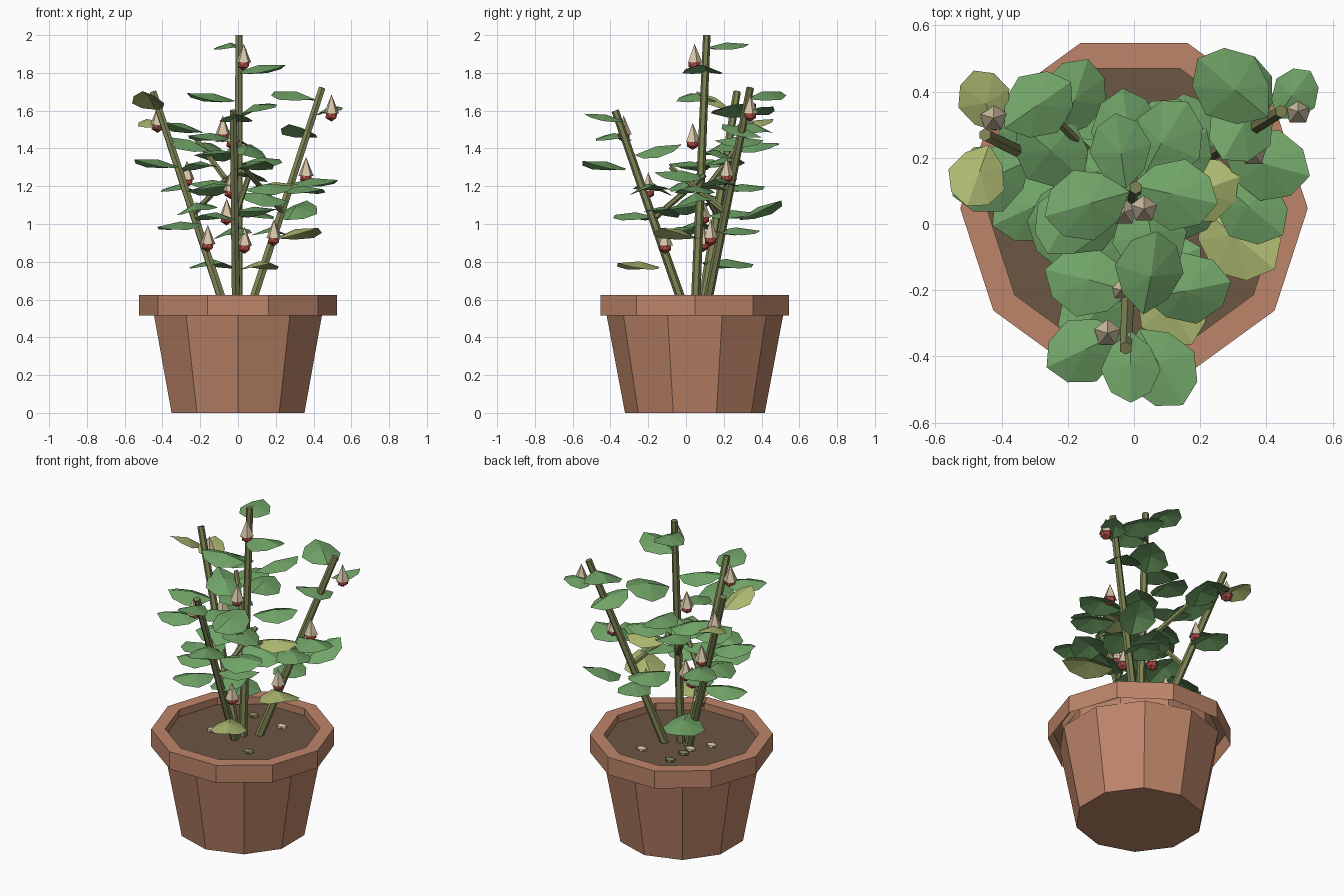
import bpy, bmesh, math
from mathutils import Vector, Matrix

CY = 0.047  # pot centre in y


def material(name, r, g, b):
    m = bpy.data.materials.new(name)
    lin = [((c / 255 + 0.055) / 1.055) ** 2.4 for c in (r, g, b)]
    m.diffuse_color = (*lin, 1)
    return m


TERRACOTTA = material("terracotta", 189, 133, 105)
SOIL = material("soil", 108, 86, 67)
STEM = material("stem green", 126, 132, 84)
GREEN = material("leaf green", 112, 163, 103)
OLIVE = material("yellow green", 172, 184, 112)
CREAM = material("bud cream", 213, 196, 166)
RED = material("bud red", 186, 80, 75)


def finish(bm, name, *mats):
    bmesh.ops.recalc_face_normals(bm, faces=bm.faces)
    me = bpy.data.meshes.new(name)
    bm.to_mesh(me)
    bm.free()
    for m in mats:
        me.materials.append(m)
    ob = bpy.data.objects.new(name, me)
    bpy.context.collection.objects.link(ob)
    return ob


def lathe(name, mat, profile, turn, caps=()):
    """Ten-sided turned shape from (radius, z) points."""
    bm = bmesh.new()
    rings = [[bm.verts.new((r * math.cos(turn + k * math.tau / 10),
                            CY + r * math.sin(turn + k * math.tau / 10), z))
              for k in range(10)] for r, z in profile]
    for a, b in zip(rings, rings[1:]):
        for k in range(10):
            j = (k + 1) % 10
            bm.faces.new((a[k], a[j], b[j], b[k]))
    for c in caps:
        bm.faces.new(rings[c])
    return finish(bm, name, mat)


# Pot, rim (open underneath) and soil
lathe("pot_body", TERRACOTTA, [(0.37, 0), (0.468, 0.52)], -math.pi / 2, caps=(0,))
lathe("pot_rim", TERRACOTTA,
      [(0.525, 0.515), (0.525, 0.625), (0.445, 0.625), (0.445, 0.515)], 0)
lathe("soil", SOIL, [(0.445, 0.56), (0.445, 0.58)], 0, caps=(0, 1))


# Stems and the thinner branches between them
def tube(bm, a, b, r1, r2):
    a, b = Vector(a), Vector(b)
    d = b - a
    mat = Matrix.Translation((a + b) / 2) @ d.to_track_quat('Z', 'Y').to_matrix().to_4x4()
    bmesh.ops.create_cone(bm, cap_ends=True, segments=6, radius1=r1, radius2=r2,
                          depth=d.length, matrix=mat)


MAIN = ((0, 0.05, 0.57), (0.005, 0.11, 2.0))
LEFT = ((-0.075, 0.085, 0.57), (-0.45, 0.27, 1.7))
RIGHT = ((0.07, 0.11, 0.57), (0.445, 0.34, 1.72))
FRONT = ((-0.01, -0.015, 0.57), (-0.025, -0.375, 1.6))
bm = bmesh.new()
for a, b in (MAIN, LEFT, RIGHT, FRONT):
    tube(bm, a, b, 0.025, 0.02)
finish(bm, "stems", STEM)
bm = bmesh.new()
for a, b in (((0, 0.08, 1.15), (-0.23, 0.31, 1.46)),
             ((0.23, 0.2, 1.07), (0.03, -0.08, 1.3)),
             ((-0.02, -0.17, 1.03), (0.06, 0.1, 1.26)),
             ((-0.24, 0.165, 1.05), (-0.06, 0.06, 1.24))):
    tube(bm, a, b, 0.017, 0.014)
finish(bm, "branches", STEM)

# Leaf outline: (along, across), fanned around a raised middle
HALF = [(0.2, 0.27), (0.52, 0.41), (0.84, 0.27)]
OUTLINE = [(0, 0)] + HALF + [(1, 0)] + [(u, -v) for u, v in reversed(HALF)]


def leaf(bm, x, y, z, az, length, tilt, roll=0):
    m = (Matrix.Translation((x, y, z)) @ Matrix.Rotation(math.radians(az), 4, 'Z')
         @ Matrix.Rotation(math.radians(-tilt), 4, 'Y')
         @ Matrix.Rotation(math.radians(roll), 4, 'X'))
    mid = bm.verts.new(m @ Vector((-0.02 * length, 0, 0.05 * length)))
    ring = [bm.verts.new(m @ Vector(((u - 0.5) * length, v * length,
                                     -0.22 * abs(v) * length - 0.06 * u * length)))
            for u, v in OUTLINE]
    for k in range(len(ring)):
        bm.faces.new((mid, ring[k], ring[(k + 1) % len(ring)]))


def leaves(name, mat, rows):
    bm = bmesh.new()
    for row in rows:
        leaf(bm, *row)
    finish(bm, name, mat)


# Leaves: centre x, y, z, heading, length, upward tilt, sideways roll
leaves("main_stem_leaves", GREEN, [
    (-0.04, 0.22, 1.95, 98, 0.23, 8), (0.12, 0.09, 1.83, -12, 0.27, 12),
    (-0.14, 0.06, 1.68, 196, 0.27, 12), (0.09, 0.25, 1.62, 60, 0.28, 14, -14),
    (-0.02, 0.28, 1.45, 95, 0.26, 4, 8), (0.12, 0.2, 1.34, 40, 0.26, 8),
    (-0.12, 0.16, 1.38, 150, 0.26, 0, 10), (0.05, -0.03, 1.27, 280, 0.28, 8, -8),
    (0.13, 0.05, 1.15, 0, 0.28, -6, 12), (-0.14, 0.02, 1.22, 210, 0.28, 4, -8),
    (0.08, 0.25, 1.06, 65, 0.28, 6), (-0.03, -0.05, 0.97, 255, 0.26, -6, 8)])
leaves("left_stem_leaves", GREEN, [
    (-0.29, 0.36, 1.52, 35, 0.25, -8), (-0.18, 0.38, 1.42, 70, 0.25, 10, 8),
    (-0.25, 0.22, 1.43, 320, 0.27, -12), (-0.43, 0.14, 1.33, 205, 0.26, 12),
    (-0.2, 0.02, 1.32, 240, 0.25, 6, 6),
    (-0.31, 0.3, 1.2, 110, 0.25, 6), (-0.22, 0.0, 1.1, 265, 0.27, -5, 10),
    (-0.31, 0.05, 1.0, 205, 0.26, 0), (-0.14, 0.22, 0.8, 115, 0.3, 2)])
leaves("right_stem_leaves", GREEN, [
    (0.3, 0.41, 1.69, 140, 0.28, 12), (0.48, 0.39, 1.61, 55, 0.18, 14, -10),
    (0.33, 0.3, 1.5, 240, 0.25, 20), (0.4, 0.18, 1.23, 345, 0.27, 8),
    (0.35, 0.05, 1.19, 320, 0.26, 4), (0.31, 0.39, 1.08, 65, 0.27, 26),
    (0.17, 0.27, 0.97, 100, 0.25, 4)])
leaves("front_stem_leaves", GREEN, [
    (-0.15, -0.38, 1.47, 205, 0.25, 6), (0.08, -0.43, 1.32, 300, 0.27, 12),
    (-0.01, -0.43, 1.57, 270, 0.22, 14), (0.05, -0.15, 1.4, 80, 0.26, 16, 12),
    (0.16, -0.2, 1.2, 10, 0.27, 8, 8), (-0.14, -0.17, 1.2, 165, 0.27, -4, 10),
    (-0.12, -0.27, 1.05, 235, 0.26, 6), (0.09, -0.13, 1.08, 30, 0.25, 6, -10)])
leaves("young_leaves", OLIVE, [
    (-0.45, 0.37, 1.54, 110, 0.2, 16), (-0.47, 0.15, 1.66, 250, 0.22, 30),
    (0.31, -0.04, 0.96, 320, 0.3, 14), (0.11, -0.25, 0.79, 300, 0.26, 8),
    (0.2, 0.1, 1.21, 20, 0.25, 6)])

# Flower buds: pointed five-sided cone above a red base
petals, bases = bmesh.new(), bmesh.new()
for p in ((0.03, 0.045, 1.86), (-0.08, -0.33, 1.48), (0.495, 0.34, 1.59),
          (-0.425, 0.32, 1.53), (0.36, 0.215, 1.26), (-0.27, 0.23, 1.24),
          (-0.04, -0.2, 1.18), (-0.03, 0.035, 1.44), (-0.06, 0.09, 1.04),
          (0.035, -0.11, 0.89), (0.19, 0.13, 0.93), (-0.16, 0.09, 0.9)):
    at = Matrix.Translation(p)
    bmesh.ops.create_cone(petals, cap_ends=True, segments=5, radius1=0.042, radius2=0,
                          depth=0.1, matrix=at @ Matrix.Translation((0, 0, 0.045)))
    bmesh.ops.create_icosphere(bases, subdivisions=1, radius=0.036,
                               matrix=at @ Matrix.Translation((0, 0, -0.012)))
finish(petals, "bud_petals", CREAM)
finish(bases, "bud_bases", RED)

# Pebbles on the soil
for name, mat, spots in (
        ("pale_pebbles", CREAM, ((-0.18, 0.0), (0.12, 0.27), (-0.11, 0.11))),
        ("green_pebbles", STEM, ((0.16, -0.12), (-0.11, 0.18), (-0.1, 0.3)))):
    bm = bmesh.new()
    for x, y in spots:
        bmesh.ops.create_icosphere(bm, subdivisions=1, radius=0.036,
                                   matrix=Matrix.Translation((x, y, 0.585))
                                   @ Matrix.Diagonal((1, 0.8, 0.45, 1)))
    finish(bm, name, mat)
